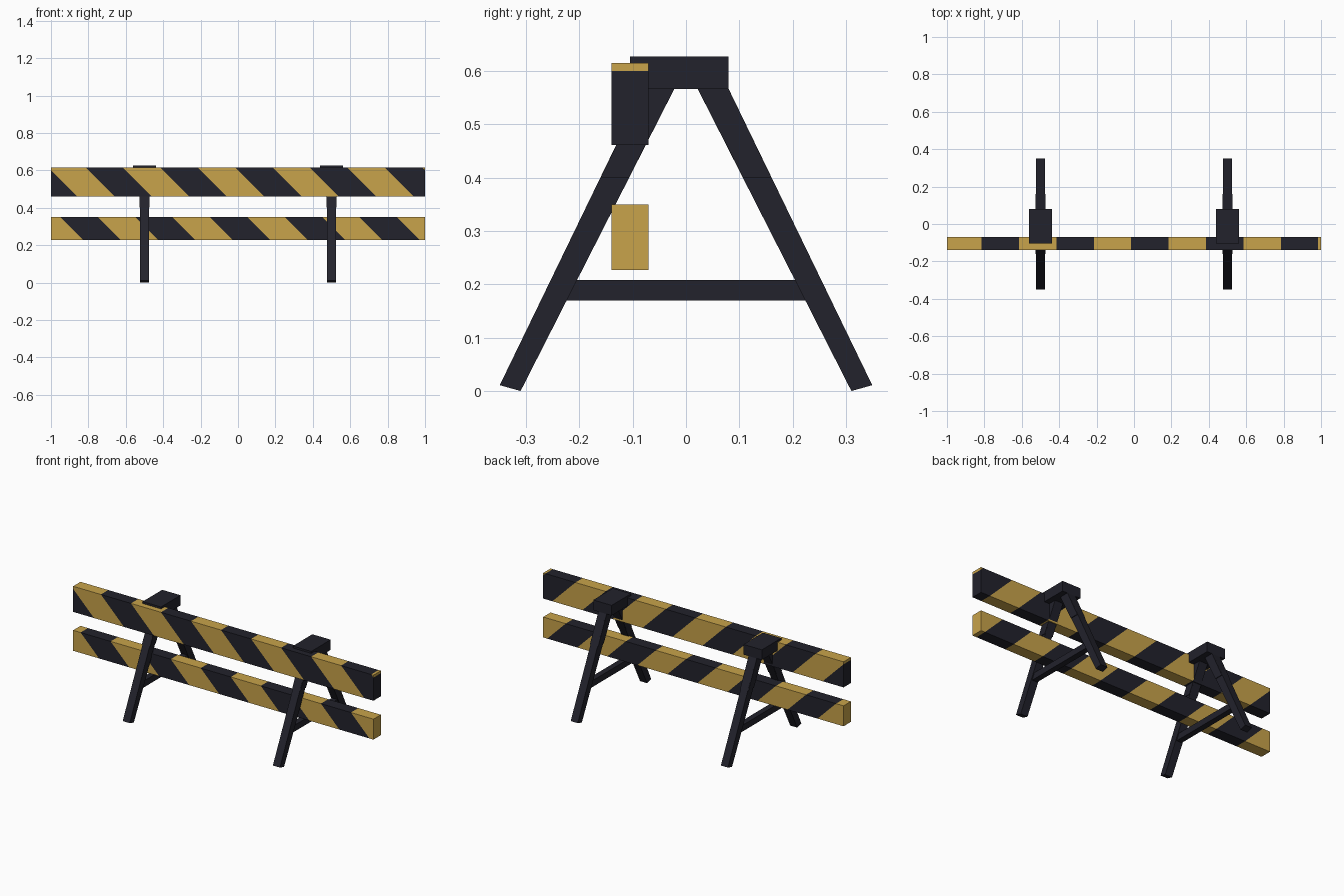
import bpy
import bmesh
import math
from mathutils import Vector

cube = bpy.data.objects.get("Cube")
if cube:
    bpy.data.objects.remove(cube, do_unlink=True)


def make_material(name, rgb):
    mat = bpy.data.materials.new(name)
    mat.use_nodes = True
    mat.diffuse_color = (*rgb, 1)
    mat.node_tree.nodes["Principled BSDF"].inputs["Base Color"].default_value = (*rgb, 1)
    return mat


YELLOW = make_material("ochre yellow", (0.578, 0.366, 0.069))
DARK = make_material("charcoal", (0.016, 0.016, 0.025))


def finish(name, bm, *mats):
    bmesh.ops.recalc_face_normals(bm, faces=bm.faces)
    mesh = bpy.data.meshes.new(name)
    bm.to_mesh(mesh)
    bm.free()
    for mat in mats:
        mesh.materials.append(mat)
    obj = bpy.data.objects.new(name, mesh)
    bpy.context.collection.objects.link(obj)
    return obj


def slab(name, outline, x, width):
    """Extrude a (y, z) outline along x, centred on x."""
    bm = bmesh.new()
    face = bm.faces.new([bm.verts.new((x - width / 2, y, z)) for y, z in outline])
    new = bmesh.ops.extrude_face_region(bm, geom=[face])["geom"]
    bmesh.ops.translate(bm, vec=(width, 0, 0),
                        verts=[v for v in new if isinstance(v, bmesh.types.BMVert)])
    return finish(name, bm, DARK)


def rect(y0, y1, z0, z1):
    return [(y0, z0), (y1, z0), (y1, z1), (y0, z1)]


def striped_board(name, z0, z1):
    """Board cut by slanted planes into alternating colours."""
    bm = bmesh.new()
    bmesh.ops.create_cube(bm, size=1)
    for v in bm.verts:
        v.co = (v.co.x * 2, v.co.y * 0.07 - 0.105, z0 + (v.co.z + 0.5) * (z1 - z0))
    slant = Vector((1, 0, 1))
    for k in range(-4, 9):
        bmesh.ops.bisect_plane(bm, geom=bm.verts[:] + bm.edges[:] + bm.faces[:],
                               plane_co=(k * 0.2, 0, 0), plane_no=slant)
    for f in bm.faces:
        band = math.floor(f.calc_center_median().dot(slant) / 0.2)
        f.material_index = band % 2
    return finish(name, bm, YELLOW, DARK)


# Striped boards
striped_board("upper_board", 0.461, 0.615)
striped_board("lower_board", 0.227, 0.35)

# Trestles: cap, tapered legs with thicker tops, and cross brace
for side, x in (("right", -0.5), ("left", 0.5)):
    slab(side + "_cap", rect(-0.105, 0.08, 0.566, 0.627), x, 0.122)
    slab(side + "_cross_brace", rect(-0.225, 0.225, 0.17, 0.208), x, 0.035)
    for end, s in (("front", -1), ("back", 1)):
        leg = [(0.31, 0), (0.349, 0.011), (0.08, 0.566), (0.022, 0.566)]
        sleeve = [(0.107, 0.4), (0.16, 0.4), (0.08, 0.566), (0.022, 0.566)]
        slab(f"{side}_{end}_leg", [(s * y, z) for y, z in leg], x, 0.047)
        slab(f"{side}_{end}_leg_top", [(s * y, z) for y, z in sleeve], x, 0.055)
